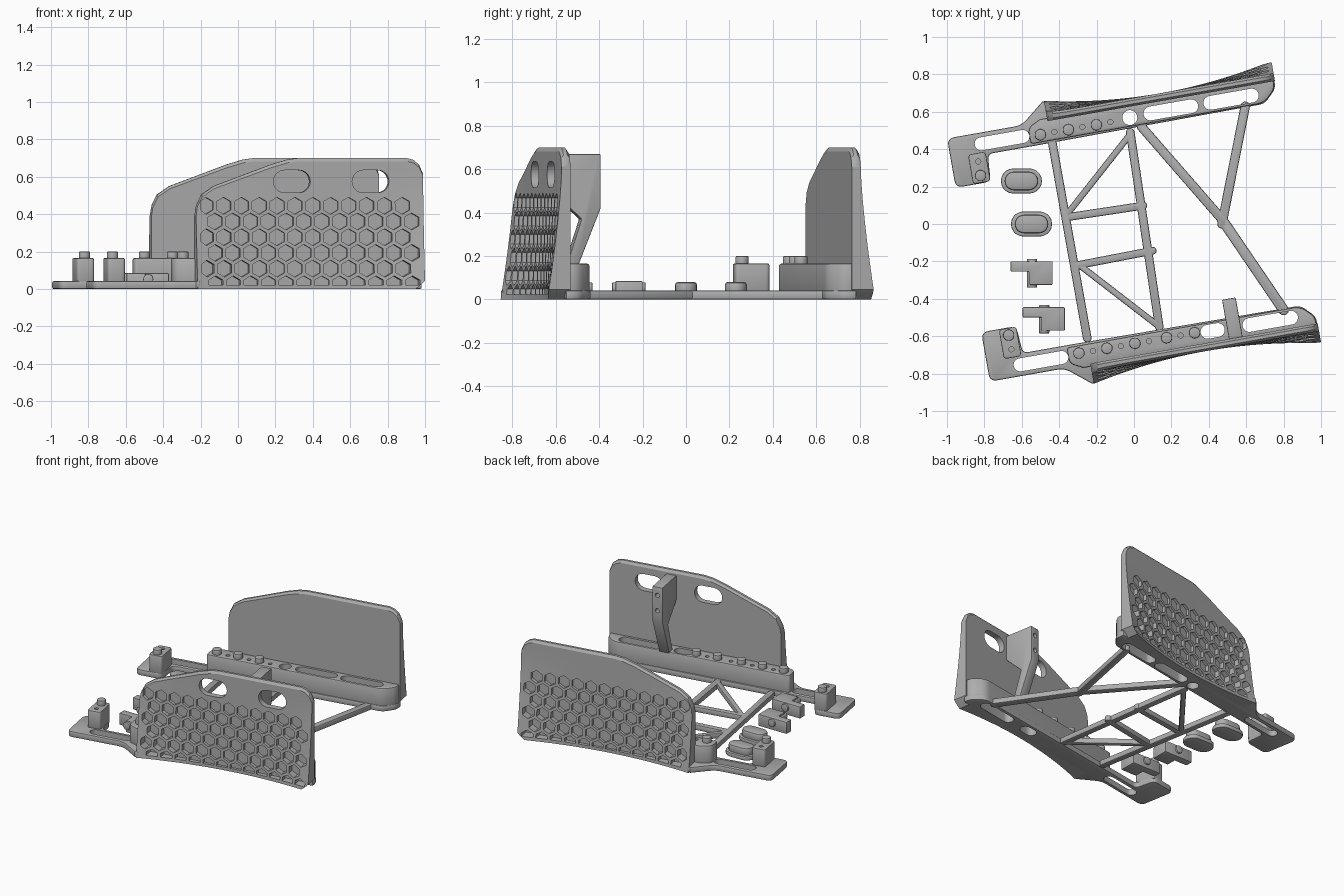
import bpy, bmesh, math
from mathutils import Matrix, Vector

if "Cube" in bpy.data.objects:
    bpy.data.objects.remove(bpy.data.objects["Cube"])

grey = bpy.data.materials.new("mid_grey")
grey.diffuse_color = (0.42, 0.42, 0.42, 1)
grey.use_nodes = True
grey.node_tree.nodes["Principled BSDF"].inputs["Base Color"].default_value = grey.diffuse_color


def side(s):
    """Rail frame (along, outward, up) to world; s mirrors left/right."""
    return (Matrix.Rotation(math.radians(10), 4, 'Z') @ Matrix.Translation((0, -0.036, 0))
            @ Matrix.Diagonal((1, s, 1, 1)))


def make(name, bm, mat=Matrix()):
    bmesh.ops.transform(bm, matrix=mat, verts=bm.verts)
    bmesh.ops.recalc_face_normals(bm, faces=bm.faces)
    me = bpy.data.meshes.new(name)
    bm.to_mesh(me)
    bm.free()
    me.materials.append(grey)
    ob = bpy.data.objects.new(name, me)
    bpy.context.collection.objects.link(ob)
    return ob


def finish(ob, cutter=None, bevel=0):
    """Bevel, cut, bake the modifiers and smooth by angle."""
    if bevel:
        m = ob.modifiers.new("bevel", 'BEVEL')
        m.width, m.segments, m.angle_limit = bevel, 2, math.radians(50)
    if cutter:
        cutter.hide_render = True
        m = ob.modifiers.new("cut", 'BOOLEAN')
        m.operation, m.solver, m.object = 'DIFFERENCE', 'EXACT', cutter
    dg = bpy.context.evaluated_depsgraph_get()
    me = bpy.data.meshes.new_from_object(ob.evaluated_get(dg))
    ob.modifiers.clear()
    ob.data = me
    me.polygons.foreach_set("use_smooth", [True] * len(me.polygons))
    me.set_sharp_from_angle(angle=math.radians(28))
    return ob


def prism(bm, pts, lo, hi, axis='Z'):
    """Extrude a 2D outline along Z, or an (x,z) / (y,z) outline along Y / X."""
    f = {'Z': lambda a, b, h: (a, b, h), 'Y': lambda a, b, h: (a, h, b),
         'X': lambda a, b, h: (h, a, b)}[axis]
    A = [bm.verts.new(f(a, b, lo)) for a, b in pts]
    B = [bm.verts.new(f(a, b, hi)) for a, b in pts]
    bm.faces.new(A)
    bm.faces.new(B[::-1])
    for i in range(len(A)):
        j = (i + 1) % len(A)
        bm.faces.new((A[i], B[i], B[j], A[j]))
    return bm


def rounded(corners):
    """Outline from (x, y, radius) corners, rounded with short arcs."""
    out = []
    for i, (x, y, r) in enumerate(corners):
        p = Vector((x, y))
        if r == 0:
            out.append(p)
            continue
        a = p + (Vector(corners[i - 1][:2]) - p).normalized() * r
        b = p + (Vector(corners[(i + 1) % len(corners)][:2]) - p).normalized() * r
        out += [a * (1 - t) ** 2 + p * 2 * t * (1 - t) + b * t * t for t in [k / 5 for k in range(6)]]
    return [tuple(p) for p in out]


def slot(cx, cy, hl, r, n=10):
    """Stadium outline; hl is half the full length."""
    pts = []
    for sx, start in ((1, -math.pi / 2), (-1, math.pi / 2)):
        for k in range(n + 1):
            a = start + math.pi * k / n
            pts.append((cx + sx * (hl - r) + r * math.cos(a), cy + r * math.sin(a)))
    return pts


def circle(cx, cy, r, n=20):
    return [(cx + r * math.cos(2 * math.pi * k / n), cy + r * math.sin(2 * math.pi * k / n)) for k in range(n)]


def lerp(table, x):
    for (a, b), (c, d) in zip(table, table[1:]):
        if x <= c:
            return b + (d - b) * (x - a) / (c - a)
    return table[-1][1]


TOP = [(-.36, .40), (-.352, .45), (-.325, .505), (-.26, .55), (.05, .665), (.14, .692), (.2, .70),
       (.79, .70), (.825, .69), (.855, .665), (.875, .62)]


def flare(u, z):
    return .70 + .067 * ((u - .26) / .615) ** 2 * max(0, 1 - z / .6) ** 1.4


def panel_mesh():
    """Upright plate whose outer face flares at the lower ends."""
    us = sorted({a for a, _ in TOP} | {round(-.3 + .05 * k, 3) for k in range(23)})
    fr = [0, .04] + [k / 12 for k in range(1, 12)] + [.975, 1]
    bm = bmesh.new()
    O, I = [], []
    for u in us:
        top, bot = lerp(TOP, u), max(0, u - .83)
        zs = [bot + (top - bot) * f for f in fr]
        edge = [.012 if f == 1 else 0 for f in fr]
        O.append([bm.verts.new((u, flare(u, z) - e, z)) for z, e in zip(zs, edge)])
        I.append([bm.verts.new((u, .658 + e, z)) for z, e in zip(zs, edge)])
    n, m = len(us), len(fr)
    for g in (O, I):
        for i in range(n - 1):
            for j in range(m - 1):
                bm.faces.new((g[i][j], g[i + 1][j], g[i + 1][j + 1], g[i][j + 1]))
    for i in range(n - 1):
        for j in (0, m - 1):
            bm.faces.new((O[i][j], O[i + 1][j], I[i + 1][j], I[i][j]))
    for j in range(m - 1):
        for i in (0, n - 1):
            bm.faces.new((O[i][j], O[i][j + 1], I[i][j + 1], I[i][j]))
    return bm


def honeycomb(bm):
    """Hexagonal pockets, clipped to a rectangular field."""
    pitch, r = .097, .045
    for row in range(6):
        z = .445 - row * pitch * .866
        for col in range(13):
            u = -.305 + (col + .5 * (row % 2)) * pitch
            if u > .85:
                continue
            hexa = [(u + r * math.sin(k * math.pi / 3), z + r * math.cos(k * math.pi / 3)) for k in range(6)]
            prism(bm, [(min(max(a, -.335), .852), max(b, .022)) for a, b in hexa], .682, .9, 'Y')


for s, tag in ((1, "back"), (-1, "front")):
    M = side(s)
    # side panel with honeycomb pockets; the front one has two grip slots
    cut = bmesh.new()
    honeycomb(cut)
    if s < 0:
        for u in (.163, .59):
            prism(cut, slot(u, .575, .1, .06), .5, .9, 'Y')
    cutter = make("panel_cutter", cut, M)
    finish(make(tag + "_panel", panel_mesh(), M), cutter)
    bpy.data.objects.remove(cutter)

    # holes through rail and base
    cut = bmesh.new()
    prism(cut, slot(-.617, .6, .148, .035), -.1, .3)
    prism(cut, slot(.627, .603, .15, .037), -.1, .3)
    if s > 0:
        prism(cut, slot(.3, .603, .148, .037), -.1, .3)
        prism(cut, circle(.077, .6, .04), -.1, .3)
    else:
        prism(cut, slot(.315, .6, .065, .037), -.1, .3)
    pins = [-.41, -.258, -.106] + ([.066, .218] if s < 0 else [])
    for u in pins:
        prism(cut, circle(u + .076, .595, .014, 12), .1, .3)
    cutter = make("rail_cutter", cut, M)
    # base plate with foot, arm and gusset
    base = rounded([(-.905, .66, .04), (-.905, .392, .04), (-.715, .392, .04), (-.705, .54, .03), (-.46, .54, 0),
                    (.80, .548, .03), (.872, .62, .03), (.872, .68, 0), (-.34, .68, 0), (-.345, .765, 0),
                    (-.37, .765, 0), (-.50, .66, .04)])
    finish(make(tag + "_base", prism(bmesh.new(), base, 0, .042), M), cutter, .008)
    # raised rail block
    rail = rounded([(-.47, .552, .02), (.80, .552, .04), (.868, .62, .03), (.868, .675, 0), (-.40, .675, 0),
                    (-.47, .64, .03)])
    finish(make(tag + "_rail", prism(bmesh.new(), rail, .001, .165), M), cutter, .01)
    bpy.data.objects.remove(cutter)
    # locating pins on the rail
    bm = bmesh.new()
    for u in pins:
        prism(bm, circle(u, .593, .03), .15, .2)
    finish(make(tag + "_rail_pins", bm, M), None, .005)
    # foot post with its own pin and hole
    hole = make("post_cutter", prism(bmesh.new(), circle(-.762, .51, .014, 12), .08, .3), M)
    post = rounded([(-.81, .395, .02), (-.715, .395, .02), (-.715, .555, .02), (-.81, .555, .02)])
    finish(make(tag + "_foot_post", prism(bmesh.new(), post, .03, .165), M), hole, .006)
    bpy.data.objects.remove(hole)
    finish(make(tag + "_foot_pin", prism(bmesh.new(), circle(-.763, .433, .03), .15, .2), M), None, .005)

# bracket standing on the front rail
M = side(-1)
prof = [(.67, .67), (.445, .67), (.445, .42), (.55, .155), (.605, .155), (.535, .37), (.60, .43), (.67, .50)]
cut = bmesh.new()
for z in (.61, .50):
    prism(cut, circle(.43, z, .016, 12), .40, .50, 'Y')
hole = make("bracket_cutter", cut, M)
finish(make("bracket", prism(bmesh.new(), prof, .393, .467, 'X'), M), hole, .006)
bpy.data.objects.remove(hole)

# lattice bars joining the rails
bars = [(-.436, .43, -.25, -.61, .046), (-.02, .49, .135, -.55, .046), (-.335, .04, .05, .098, .042),
        (-.30, -.22, .10, -.143, .042), (-.355, .055, -.02, .48, .034), (-.285, -.225, .13, -.545, .034),
        (.04, .52, .475, .02, .05), (.595, .63, .47, .0, .05), (.47, .025, .80, -.46, .056)]
for i, (x0, y0, x1, y1, w) in enumerate(bars):
    L = math.hypot(x1 - x0, y1 - y0)
    T = (Matrix.Translation(((x0 + x1) / 2, (y0 + y1) / 2, 0))
         @ Matrix.Rotation(math.atan2(y1 - y0, x1 - x0), 4, 'Z'))
    finish(make("lattice_bar_%d" % (i + 1), prism(bmesh.new(), slot(0, 0, L / 2 + w / 2, w / 2, 6), .0, .04), T),
           None, .008)

# loose oval plugs: flange and raised body
for i, (x, y) in enumerate(((-.602, .23), (-.548, 0))):
    finish(make("plug_flange_%d" % (i + 1), prism(bmesh.new(), slot(x, y, .11, .067), 0, .03)), None, .006)
    finish(make("plug_body_%d" % (i + 1), prism(bmesh.new(), slot(x, y, .09, .05), .02, .08)), None, .012)

# loose clips: L-shaped body with a cross pin
for i, (x, y) in enumerate(((-.435, -.2), (-.37, -.445))):
    body = [(x, y), (x - .225, y), (x - .225, y - .055), (x - .125, y - .055), (x - .125, y - .125), (x, y - .125)]
    finish(make("clip_body_%d" % (i + 1), prism(bmesh.new(), body, 0, .085)), None, .005)
    pin = prism(bmesh.new(), circle(x - .11, .052, .027), y - .14, y + .013, 'Y')
    finish(make("clip_pin_%d" % (i + 1), pin), None, .004)
